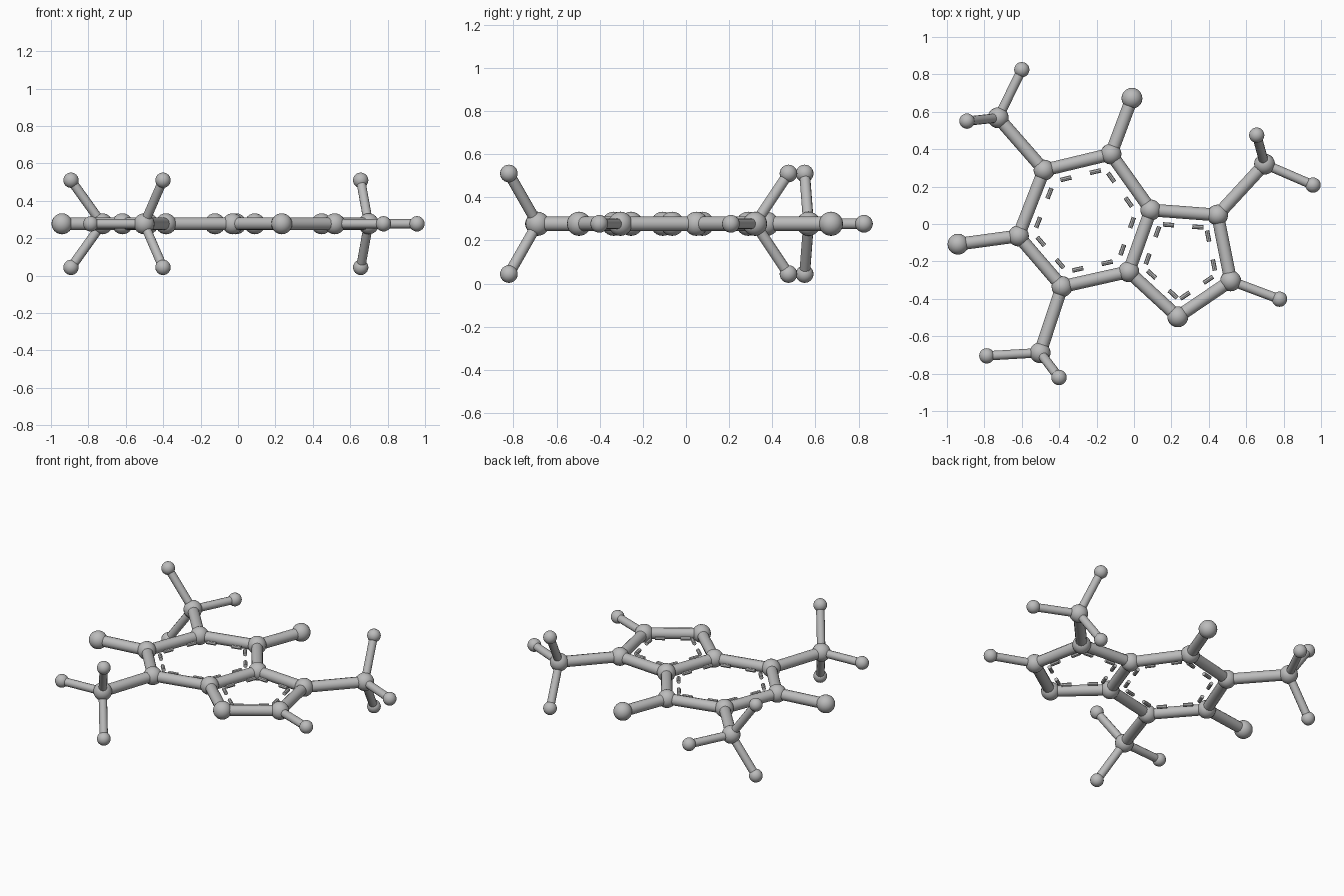
import bpy
import math
from mathutils import Vector

cube = bpy.data.objects.get("Cube")
if cube:
    bpy.data.objects.remove(cube, do_unlink=True)

grey = bpy.data.materials.new("plain grey")
grey.use_nodes = True
COLOUR = (0.5, 0.5, 0.5, 1)
grey.diffuse_color = COLOUR
grey.node_tree.nodes["Principled BSDF"].inputs["Base Color"].default_value = COLOUR

MID, LIFT = 0.277, 0.233         # plane height, rise of the tilted arms
BALL, SMALL = 0.056, 0.041       # ball radii
ROD, THIN, DASH = 0.034, 0.025, 0.012


def finish(name):
    ob = bpy.context.object
    ob.name = name
    ob.data.materials.append(grey)
    bpy.ops.object.shade_smooth_by_angle(angle=math.radians(40))
    return ob


def ball(name, at, radius):
    bpy.ops.mesh.primitive_uv_sphere_add(segments=20, ring_count=12, radius=radius, location=at)
    return finish(name)


def rod(name, a, b, radius, sides=12):
    bpy.ops.mesh.primitive_cylinder_add(vertices=sides, radius=radius,
                                        depth=(b - a).length, location=(a + b) / 2)
    bpy.context.object.rotation_euler = (b - a).to_track_quat('Z', 'Y').to_euler()
    return finish(name)


def flat(x, y):
    return Vector((x, y, MID))


# Flat double ring
joints = {
    "back": flat(-0.123, 0.374), "back_right": flat(-0.481, 0.288),
    "right": flat(-0.618, -0.064), "front_right": flat(-0.385, -0.335),
    "shared_front": flat(-0.028, -0.255), "shared_back": flat(0.09, 0.075),
    "back_left": flat(0.447, 0.048), "left": flat(0.517, -0.304),
    "front": flat(0.234, -0.496),
}
six = ["back", "back_right", "right", "front_right", "shared_front", "shared_back"]
five = ["shared_back", "shared_front", "front", "left", "back_left"]

for name, at in joints.items():
    ball(name + "_ball", at, BALL)

done = set()
for ring in (six, five):
    centre = sum((joints[n] for n in ring), Vector()) / len(ring)
    for i, n in enumerate(ring):
        m = ring[(i + 1) % len(ring)]
        a, b = joints[n], joints[m]
        if frozenset((n, m)) not in done:
            done.add(frozenset((n, m)))
            rod(f"{n}_{m}_rod", a, b, ROD)
        # Pair of dashes set inside each edge
        along = (b - a).normalized()
        inward = Vector((-along.y, along.x, 0))
        if inward.dot(centre - a) < 0:
            inward.negate()
        for t in (0.28, 0.72):
            p = a.lerp(b, t) + inward * 0.072
            rod("inner_dash", p - along * 0.03, p + along * 0.03, DASH, 8)

# Single arms with a ball at the end
for name, root, tip, r, thick in (
        ("back_arm", "back", flat(-0.011, 0.672), BALL, ROD),
        ("right_arm", "right", flat(-0.941, -0.108), BALL, ROD),
        ("left_arm", "left", flat(0.778, -0.402), SMALL, THIN)):
    rod(name, joints[root], tip, thick)
    ball(name + "_ball", tip, r)

# Three-pronged branches: one level prong, one up, one down
for name, root, hub, level, tilted in (
        ("back_right_branch", "back_right", (-0.726, 0.568), (-0.6, 0.825), (-0.893, 0.55)),
        ("back_left_branch", "back_left", (0.698, 0.32), (0.957, 0.208), (0.656, 0.475)),
        ("front_right_branch", "front_right", (-0.502, -0.688), (-0.787, -0.705), (-0.401, -0.821))):
    hub = flat(*hub)
    rod(name + "_stem", joints[root], hub, ROD)
    ball(name + "_hub", hub, BALL)
    up = Vector((0, 0, LIFT))
    for tip in (flat(*level), flat(*tilted) + up, flat(*tilted) - up):
        rod(name + "_prong", hub, tip, THIN)
        ball(name + "_tip", tip, SMALL)
